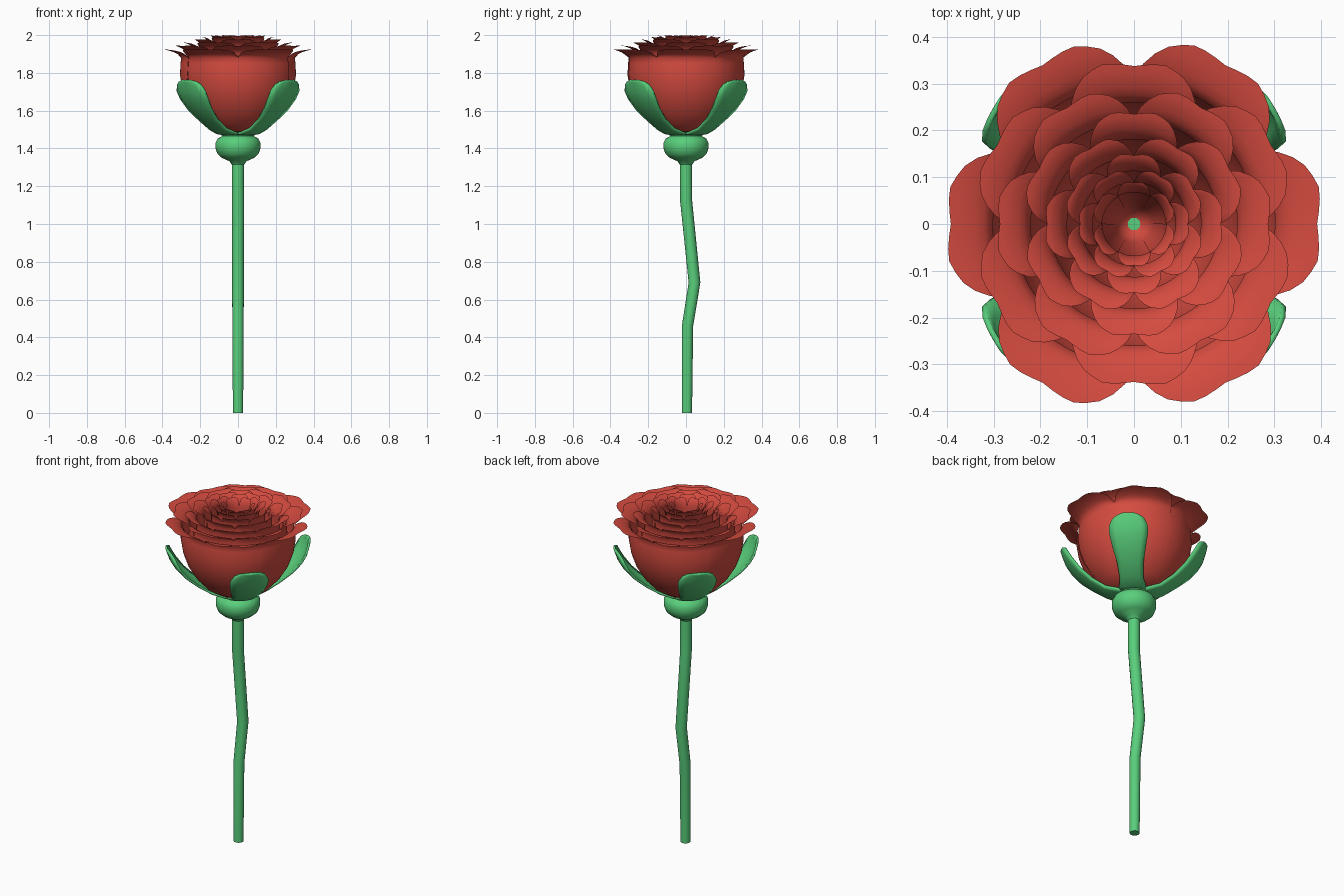
import bpy, math
from mathutils import Vector

if "Cube" in bpy.data.objects:
    bpy.data.objects.remove(bpy.data.objects["Cube"])


def material(name, color):
    m = bpy.data.materials.new(name)
    m.diffuse_color = (*color, 1)
    m.use_nodes = True
    m.node_tree.nodes["Principled BSDF"].inputs["Base Color"].default_value = m.diffuse_color
    return m


GREEN = material("leaf_green", (0.10, 0.62, 0.20))
RED = material("petal_red", (0.66, 0.07, 0.05))


def make(name, verts, faces, mat, angle=40):
    me = bpy.data.meshes.new(name)
    me.from_pydata(verts, [], faces)
    me.materials.append(mat)
    ob = bpy.data.objects.new(name, me)
    bpy.context.collection.objects.link(ob)
    bpy.context.view_layer.objects.active = ob
    ob.select_set(True)
    bpy.ops.object.shade_smooth_by_angle(angle=math.radians(angle))
    ob.select_set(False)
    return ob


def rings(name, profile, n, mat):
    """Capped loft of horizontal rings given as (y centre, radius, z)."""
    verts = [(r * math.cos(2 * math.pi * i / n), y + r * math.sin(2 * math.pi * i / n), z)
             for y, r, z in profile for i in range(n)]
    faces = [(k * n + i, k * n + (i + 1) % n, (k + 1) * n + (i + 1) % n, (k + 1) * n + i)
             for k in range(len(profile) - 1) for i in range(n)]
    faces.append(tuple(reversed(range(n))))
    faces.append(tuple((len(profile) - 1) * n + i for i in range(n)))
    return make(name, verts, faces, mat)


def grid_faces(rows, cols):
    return [(j * cols + i, j * cols + i + 1, (j + 1) * cols + i + 1, (j + 1) * cols + i)
            for j in range(rows - 1) for i in range(cols - 1)]


def interp(table, x):
    for (x0, y0), (x1, y1) in zip(table, table[1:]):
        if x <= x1:
            return y0 + (y1 - y0) * (x - x0) / (x1 - x0)
    return table[-1][1]


# Bent stem
rings("stem", [(0.005, 0.027, 0), (0.008, 0.030, 0.46), (0.045, 0.031, 0.69),
               (0, 0.032, 1.13), (0, 0.033, 1.34)], 16, GREEN)

# Bulb under the flower
rings("flower_base", [(0, 0.033, 1.315), (0, 0.045, 1.332), (0, 0.085, 1.35), (0, 0.108, 1.37),
                      (0, 0.119, 1.40), (0, 0.119, 1.43), (0, 0.108, 1.452), (0, 0.085, 1.465),
                      (0, 0.09, 1.48), (0, 0.02, 1.482)], 32, GREEN)

# Four paddle-shaped sepals: (distance, height, half width)
SEPAL = [(0.05, 1.472, 0.06), (0.10, 1.478, 0.072), (0.16, 1.50, 0.062), (0.235, 1.55, 0.070),
         (0.30, 1.605, 0.088), (0.345, 1.66, 0.102), (0.368, 1.70, 0.103),
         (0.380, 1.735, 0.085), (0.386, 1.752, 0.060), (0.389, 1.762, 0.025)]
for k in range(4):
    a = math.pi / 4 + k * math.pi / 2
    out, side = Vector((math.cos(a), math.sin(a), 0)), Vector((-math.sin(a), math.cos(a), 0))
    verts = []
    for d, z, w in SEPAL:
        for i in range(7):
            u = i / 3 - 1
            bow = 0.018 * (w / 0.1) * u * u
            verts.append(out * (d - bow) + side * (w * u) + Vector((0, 0, z + bow * 0.3)))
    ob = make(f"sepal_{k + 1}", verts, grid_faces(len(SEPAL), 7), GREEN)
    mod = ob.modifiers.new("thickness", 'SOLIDIFY')
    mod.thickness = 0.012
    mod.offset = 0

# Petal cup profile (radius, height) and the outline of its flared lip
CUP = [(0.06, 1.483), (0.12, 1.49), (0.18, 1.525), (0.235, 1.585), (0.275, 1.65),
       (0.300, 1.72), (0.311, 1.79), (0.308, 1.85), (0.305, 1.88)]
LIP_EDGE = [(0, 0.396), (0.35, 0.408), (0.6, 0.392), (0.75, 0.37), (0.9, 0.34), (1, 0.308)]
LIP_RISE = [(0.305, 1.88), (0.315, 1.895), (0.34, 1.908), (0.375, 1.92), (0.41, 1.925)]
COLS, LIP_ROWS = 17, 5


def petal(name, angle, scale, top):
    rise = (top - 1.483) / (1.925 - 1.483)
    verts = []
    for j in range(len(CUP) + LIP_ROWS):
        for i in range(COLS):
            u = 2 * i / (COLS - 1) - 1
            if j < len(CUP):
                r, z = CUP[j]
            else:
                t = (j - len(CUP) + 1) / LIP_ROWS
                r = 0.305 + (interp(LIP_EDGE, abs(u)) - 0.305) * t
                z = interp(LIP_RISE, r)
            a = angle + u * math.radians(30.5)
            r *= scale * (1 + 0.008 * u)
            verts.append((r * math.cos(a), r * math.sin(a), 1.483 + (z - 1.483) * rise))
    make(name, verts, grid_faces(len(CUP) + LIP_ROWS, COLS), RED, 60)


# Nested layers of six petals: (lip radius, lip height)
LAYERS = [(0.40, 1.925), (0.345, 1.945), (0.293, 1.962), (0.24, 1.978),
          (0.19, 1.99), (0.15, 1.998), (0.118, 2.0), (0.09, 1.995)]
for n, (radius, top) in enumerate(LAYERS):
    for k in range(6):
        petal(f"petal_{n + 1}_{k + 1}", math.radians(60 * k + 30 * (n % 2)), radius / 0.405, top)
